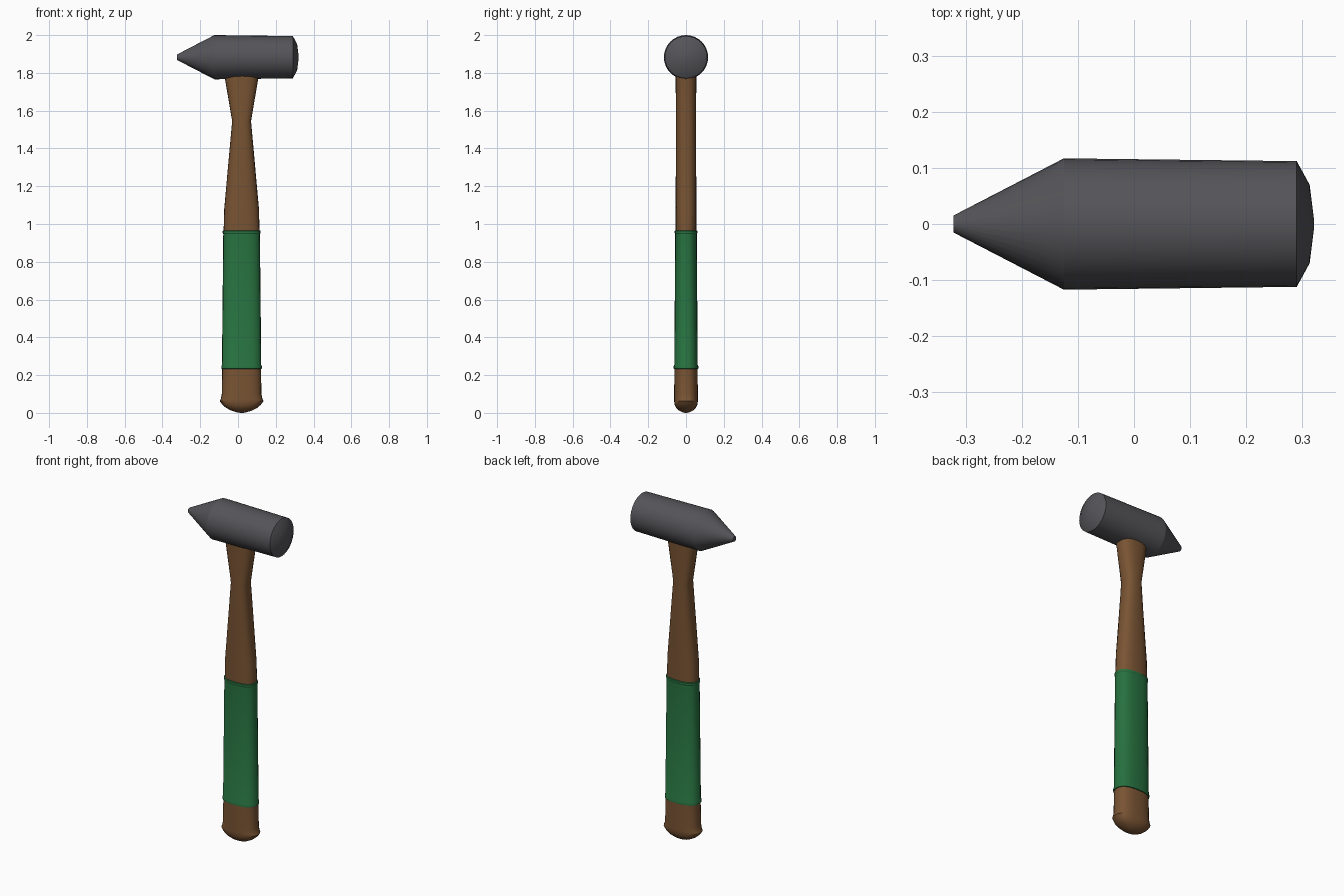
import bpy, bmesh, math
from mathutils import Vector

if "Cube" in bpy.data.objects:
    bpy.data.objects.remove(bpy.data.objects["Cube"])


def material(name, rgb):
    m = bpy.data.materials.new(name)
    m.diffuse_color = (*rgb, 1)
    m.use_nodes = True
    m.node_tree.nodes["Principled BSDF"].inputs["Base Color"].default_value = m.diffuse_color
    return m


wood = material("brown wood", (0.190, 0.088, 0.033))
grip_green = material("green grip", (0.020, 0.165, 0.050))
steel = material("dark steel", (0.090, 0.090, 0.100))


def loft(name, rings, mat, angle=30):
    """Skin equal-length rings of points and cap both ends."""
    bm = bmesh.new()
    loops = [[bm.verts.new(p) for p in ring] for ring in rings]
    n = len(loops[0])
    for a, b in zip(loops, loops[1:]):
        for i in range(n):
            j = (i + 1) % n
            bm.faces.new((a[i], a[j], b[j], b[i]))
    bm.faces.new(loops[0])
    bm.faces.new(loops[-1])
    bmesh.ops.recalc_face_normals(bm, faces=bm.faces)
    mesh = bpy.data.meshes.new(name)
    bm.to_mesh(mesh)
    bm.free()
    mesh.materials.append(mat)
    obj = bpy.data.objects.new(name, mesh)
    bpy.context.collection.objects.link(obj)
    bpy.ops.object.select_all(action='DESELECT')
    obj.select_set(True)
    bpy.context.view_layer.objects.active = obj
    bpy.ops.object.shade_smooth_by_angle(angle=math.radians(angle))
    return obj


def oval(z, hx, hy, sides=24, power=2.5):
    """Rounded oval section of the handle, centred slightly right of x = 0."""
    pts = []
    for i in range(sides):
        t = 2 * math.pi * i / sides
        c, s = math.cos(t), math.sin(t)
        pts.append(Vector((0.019 + hx * math.copysign(abs(c) ** (2 / power), c),
                           hy * math.copysign(abs(s) ** (2 / power), s), z)))
    return pts


def disc(x, r, sides=32):
    """Round section of the head around its x axis."""
    return [Vector((x, r * math.cos(2 * math.pi * i / sides),
                    1.883 + r * math.sin(2 * math.pi * i / sides))) for i in range(sides)]


# wooden handle: rounded flared butt, straight grip, narrow waist, wide neck
handle = [(0.0, 0.008, 0.006), (0.003, 0.025, 0.018), (0.012, 0.054, 0.037),
          (0.027, 0.083, 0.052), (0.043, 0.102, 0.060), (0.063, 0.116, 0.063),
          (0.075, 0.110, 0.063), (0.10, 0.105, 0.063), (0.23, 0.103, 0.061),
          (0.97, 0.095, 0.055), (1.08, 0.092, 0.055), (1.545, 0.050, 0.053),
          (1.78, 0.090, 0.055), (1.88, 0.094, 0.055)]
loft("handle", [oval(*s) for s in handle], wood)

# green sleeve with a thin raised bead at each end
sleeve = [(0.232, 0.101, 0.060), (0.234, 0.107, 0.065), (0.248, 0.107, 0.065),
          (0.254, 0.104, 0.062), (0.948, 0.097, 0.057), (0.953, 0.100, 0.060),
          (0.964, 0.100, 0.060), (0.967, 0.094, 0.054)]
loft("grip_sleeve", [oval(*s) for s in sleeve], grip_green)

# steel head: pointed peen on the left, slightly domed striking face on the right
head = [(-0.322, 0.015), (-0.125, 0.117), (0.29, 0.112), (0.313, 0.070), (0.321, 0.006)]
loft("hammer_head", [disc(*s) for s in head], steel, 25)
